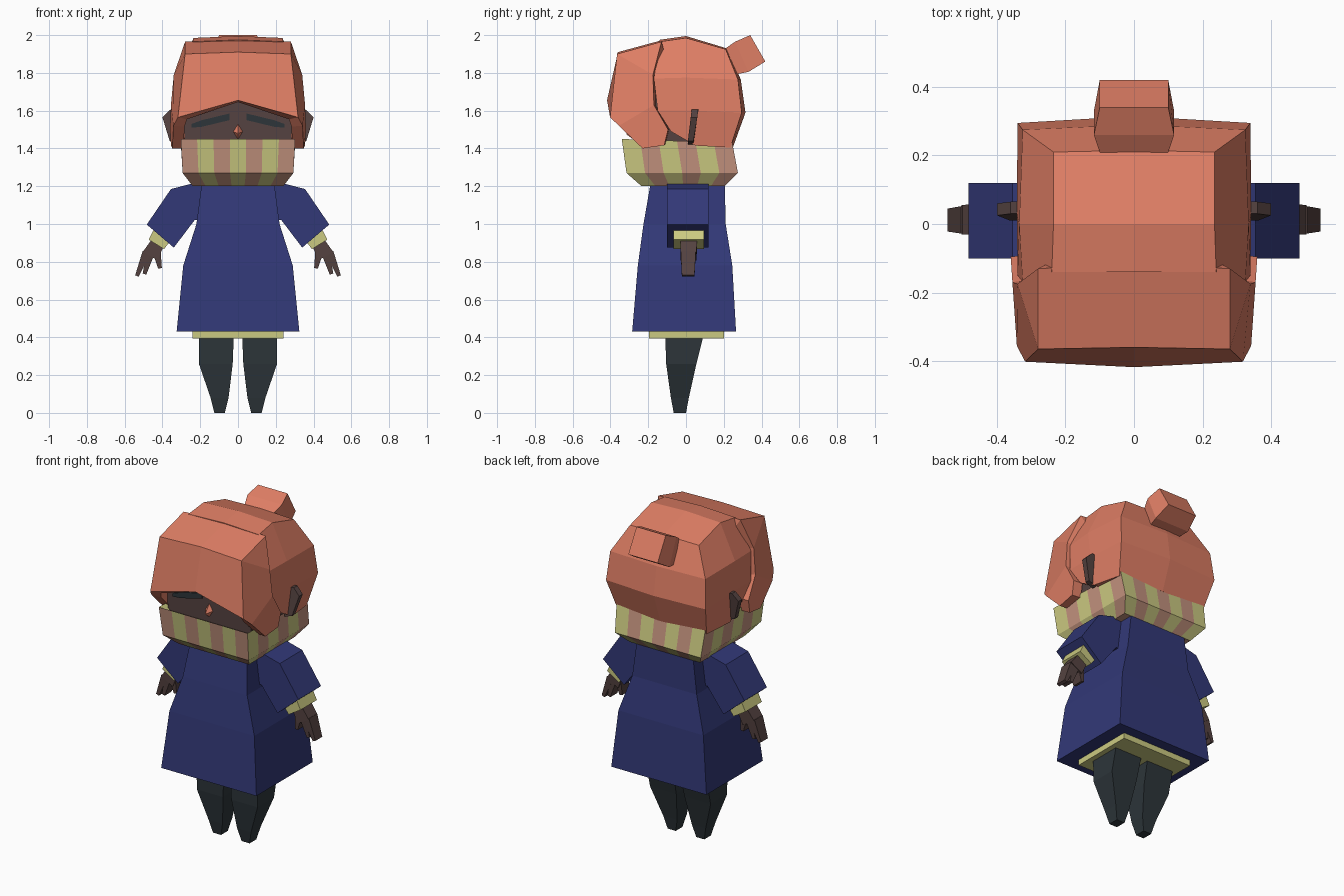
import bpy, bmesh
from mathutils import Vector

if "Cube" in bpy.data.objects:
    bpy.data.objects.remove(bpy.data.objects["Cube"])


def material(name, r, g, b):
    m = bpy.data.materials.new(name)
    m.diffuse_color = (r, g, b, 1)
    m.use_nodes = True
    m.node_tree.nodes["Principled BSDF"].inputs["Base Color"].default_value = m.diffuse_color
    return m


CORAL = material("coral hair", .74, .21, .13)
NAVY = material("navy cloth", .032, .04, .185)
YELLOW = material("pale yellow", .60, .59, .22)
PINK = material("dusty pink", .55, .29, .21)
SKIN = material("brown skin", .09, .055, .052)
DARK = material("dark slate", .026, .036, .042)


def finish(name, bm, mats, mirror=False, shell=0):
    me = bpy.data.meshes.new(name)
    bm.to_mesh(me)
    bm.free()
    for m in mats:
        me.materials.append(m)
    ob = bpy.data.objects.new(name, me)
    bpy.context.collection.objects.link(ob)
    if mirror:
        ob.modifiers.new("mirror", 'MIRROR')
    if shell:
        s = ob.modifiers.new("shell", 'SOLIDIFY')
        s.thickness, s.offset = shell, -1
    return ob


def loft(name, rings, *mats, mirror=False, stripe=None):
    """Closed solid through rings of equal point count."""
    bm = bmesh.new()
    vs = [[bm.verts.new(p) for p in r] for r in rings]
    n = len(vs[0])
    for a, b in zip(vs, vs[1:]):
        for i in range(n):
            j = (i + 1) % n
            f = bm.faces.new((a[i], a[j], b[j], b[i]))
            f.material_index = stripe(i) if stripe else 0
    bm.faces.new(vs[0][::-1])
    bm.faces.new(vs[-1])
    bmesh.ops.recalc_face_normals(bm, faces=bm.faces)
    return finish(name, bm, mats, mirror)


def rect(z, x0, x1, y0, y1):
    return [(x0, y0, z), (x1, y0, z), (x1, y1, z), (x0, y1, z)]


def prism(name, xz, y0, y1, mat, mirror=True):
    return loft(name, [[(x, y, z) for x, z in xz] for y in (y0, y1)], mat, mirror=mirror)


def limb(name, a, b, wa, wb, ya, yb, mat):
    """Tapered box from a to b in the xz plane; w = widths, y = (min, max)."""
    a, b = Vector(a), Vector(b)
    d = (b - a).normalized()
    n = Vector((-d.y, d.x))
    rings = []
    for p, w, (y0, y1) in ((a, wa, ya), (b, wb, yb)):
        q, r = p - n * w / 2, p + n * w / 2
        rings.append([(q.x, y0, q.y), (r.x, y0, r.y), (r.x, y1, r.y), (q.x, y1, q.y)])
    return loft(name, rings, mat, mirror=True)


# Legs
loft("leg", [rect(0, .07, .125, -.065, 0), rect(.08, .05, .145, -.08, .015),
             rect(.26, .028, .207, -.105, .055), rect(.42, .022, .207, -.11, .095)],
     DARK, mirror=True)

# Robe and the slip under it
loft("slip_hem", [rect(.395, -.24, .24, -.195, .2), rect(.44, -.24, .24, -.195, .2)], YELLOW)
loft("robe", [rect(.43, -.325, .325, -.285, .265), rect(.78, -.29, .29, -.255, .245),
              rect(1.0, -.22, .22, -.225, .21), rect(1.23, -.19, .19, -.185, .205)], NAVY)

# Sleeves, cuffs and hands
prism("sleeve", [(.15, 1.22), (.24, 1.215), (.355, 1.185), (.483, .997), (.34, .875), (.23, 1.02),
                 (.15, 1.02)], -.1, .12, NAVY)
limb("cuff", (.39, .96), (.432, .892), .11, .095, (-.065, .095), (-.065, .095), YELLOW)
limb("palm", (.42, .91), (.465, .83), .07, .09, (-.03, .06), (-.03, .055), SKIN)
for i, (a, b) in enumerate((((.43, .85), (.413, .765)), ((.465, .84), (.495, .735)),
                            ((.485, .85), (.535, .725)))):
    limb("finger_%d" % (i + 1), a, b, .042, .02, (-.028, .052), (-.022, .045), SKIN)

# Striped scarf: equal segments around the perimeter, alternating colours
NF, NS = 7, 6


def scarf_ring(zf, zb, w, y0, y1):
    pts = [(-w + 2 * w * i / NF, y0) for i in range(NF)]
    pts += [(w, y0 + (y1 - y0) * i / NS) for i in range(NS)]
    pts += [(w - 2 * w * i / NF, y1) for i in range(NF)]
    pts += [(-w, y1 - (y1 - y0) * i / NS) for i in range(NS)]
    return [(x, y, zf + (zb - zf) * (y - y0) / (y1 - y0)) for x, y in pts]


loft("scarf", [scarf_ring(1.2, 1.2, .24, -.235, .205), scarf_ring(1.27, 1.27, .293, -.315, .275),
               scarf_ring(1.45, 1.43, .303, -.34, .245), scarf_ring(1.40, 1.40, .25, -.29, .2)],
     PINK, YELLOW, stripe=lambda i: i % 2)

# Head, eyes, nose, ears
loft("head", [rect(1.25, -.22, .22, -.22, .15), rect(1.42, -.283, .283, -.28, .2),
              rect(1.70, -.29, .29, -.28, .23), rect(1.88, -.23, .23, -.25, .16)], SKIN)
prism("eye", [(.045, 1.55), (.19, 1.515), (.245, 1.51), (.245, 1.53), (.19, 1.55), (.045, 1.585)][::-1],
      -.287, -.279, DARK)
loft("nose", [[(s * .028, -.275, 1.49), (0, -.275, 1.535), (-s * .028, -.275, 1.49), (0, -.275, 1.445)]
              for s in (1,)] + [[(.004, -.315, 1.48), (0, -.315, 1.486), (-.004, -.315, 1.48),
                                 (0, -.315, 1.474)]], CORAL)
loft("ear", [[(.31, .03, 1.60), (.36, .03, 1.605), (.40, .025, 1.565), (.362, .01, 1.44), (.31, .01, 1.42)],
             [(.31, .065, 1.60), (.36, .065, 1.605), (.40, .06, 1.565), (.362, .04, 1.44), (.31, .04, 1.42)]],
     SKIN, mirror=True)


# Hair shells: half surfaces, mirrored and thickened inwards
def hair_shell(name, pts, faces, thick):
    bm = bmesh.new()
    v = [bm.verts.new(p) for p in pts]
    for f in faces:
        bm.faces.new([v[i] for i in f])
    bmesh.ops.recalc_face_normals(bm, faces=bm.faces)
    bm.normal_update()
    if max(bm.faces, key=lambda f: abs(f.normal.z)).normal.z < 0:
        bmesh.ops.reverse_faces(bm, faces=bm.faces)
    finish(name, bm, [CORAL], True, thick)


# rows of front side, middle side, back corner, back centre; then the top ridge
cap = [(.325, -.08, 1.49), (.335, .05, 1.415), (.305, .235, 1.405), (0, .25, 1.41),
       (.34, -.15, 1.6), (.342, .03, 1.6), (.34, .295, 1.59), (0, .315, 1.59),
       (.325, -.17, 1.77), (.335, 0, 1.775), (.325, .275, 1.765), (0, .29, 1.765),
       (.24, -.14, 1.965), (.235, 0, 1.985), (.235, .21, 1.925), (0, .215, 1.93),
       (0, 0, 1.995), (0, -.14, 1.975)]
quads = [(r * 4 + c, r * 4 + c + 1, r * 4 + c + 5, r * 4 + c + 4) for r in range(3) for c in range(3)]
hair_shell("hair_back", cap, quads + [(12, 13, 16, 17), (13, 14, 15, 16)], .04)

fringe = [(0, -.12, 1.975), (.28, -.13, 1.965), (0, -.36, 1.91), (.28, -.365, 1.90),
          (0, -.418, 1.655), (.318, -.402, 1.565), (.342, -.355, 1.52), (.348, -.23, 1.40),
          (.355, -.115, 1.417), (.36, -.095, 1.5), (.355, -.17, 1.63), (.34, -.175, 1.79)]
hair_shell("hair_fringe", fringe,
           [(0, 1, 3, 2), (2, 3, 5, 4), (3, 1, 11), (3, 11, 10, 6, 5), (6, 10, 9, 8, 7)], .06)

# Hair bun
loft("hair_bun", [[(-w, *t), (w, *t), (w, *b), (-w, *b)] for w, t, b in
                  ((.09, (.18, 1.91), (.2, 1.78)), (.117, (.26, 1.965), (.33, 1.805)),
                   (.1, (.34, 2.0), (.42, 1.86)))], CORAL)
